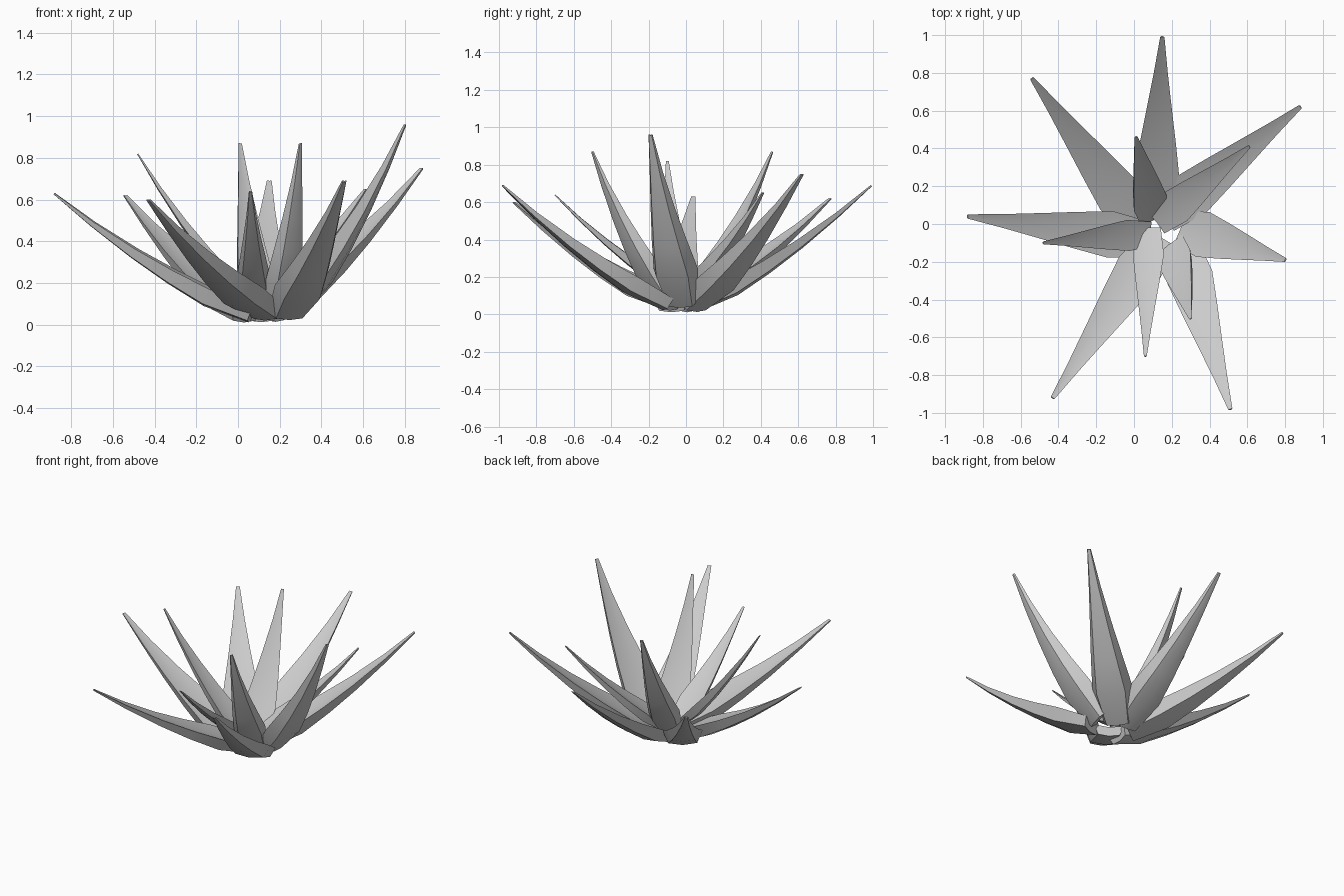
import bpy, bmesh, math
from mathutils import Vector

if "Cube" in bpy.data.objects:
    bpy.data.objects.remove(bpy.data.objects["Cube"])

# Leaf width along its length: (position, share of full width)
TAPER = [(0, .72), (.2, .97), (.38, .77), (.57, .54), (.79, .29), (1, .09)]
# Cross-section, broad outer face and shallow gutter: (across, up) in leaf widths
SECTION = [(-.5, .08), (-.36, -.24), (0, -.29), (.36, -.24), (.5, .08), (0, .01)]


def leaf(name, base, tip, width, sag=.075, roll=0):
    base, tip = Vector(base), Vector(tip)
    chord = tip - base
    side = Vector((0, 0, 1)).cross(chord).normalized()
    up = chord.cross(side).normalized()
    ctrl = (base + tip) / 2 - up * sag
    bm = bmesh.new()
    rings = []
    for t, k in TAPER:
        p = base * (1 - t) ** 2 + ctrl * 2 * t * (1 - t) + tip * t * t
        tan = (ctrl - base) * (1 - t) + (tip - ctrl) * t
        n = tan.cross(side).normalized()
        c, s = math.cos(roll), math.sin(roll)
        across, rise = side * c + n * s, n * c - side * s
        ring = []
        for a, b in SECTION:
            v = p + across * (a * width * k) + rise * (b * width * k)
            v.z = max(v.z, .005)
            ring.append(bm.verts.new(v))
        rings.append(ring)
    m = len(SECTION)
    for r, q in zip(rings, rings[1:]):
        for i in range(m):
            j = (i + 1) % m
            bm.faces.new((r[i], r[j], q[j], q[i]))
    bm.faces.new(rings[0][::-1])
    bm.faces.new(rings[-1])
    bmesh.ops.recalc_face_normals(bm, faces=bm.faces)
    me = bpy.data.meshes.new(name)
    bm.to_mesh(me)
    bm.free()
    ob = bpy.data.objects.new(name, me)
    bpy.context.collection.objects.link(ob)
    bpy.ops.object.select_all(action='DESELECT')
    ob.select_set(True)
    bpy.context.view_layer.objects.active = ob
    bpy.ops.object.shade_smooth_by_angle(angle=math.radians(35))


# Outer ring of long leaves: base, tip
OUTER = [
    ((.11, .04, .06), (.15, .99, .69)),
    ((.16, .04, .06), (.88, .62, .75)),
    ((.25, -.02, .07), (.80, -.19, .96)),
    ((.24, -.10, .07), (.51, -.98, .69)),
    ((.14, -.07, .07), (-.43, -.92, .60)),
    ((.07, -.08, .06), (-.88, .04, .63)),
    ((.04, -.01, .06), (-.54, .77, .62)),
]
for i, (b, t) in enumerate(OUTER):
    leaf(f"outer_leaf_{i + 1}", b, t, .255)

# Inner ring of shorter leaves: base, tip, width, roll
INNER = [
    ((.12, .01, .10), (.61, .41, .65), .20, 0),
    ((.20, -.10, .08), (.30, -.50, .87), .20, .35),
    ((.08, -.02, .12), (.06, -.70, .64), .17, 0),
    ((.09, -.05, .10), (-.48, -.10, .82), .17, 0),
    ((.10, .02, .08), (.01, .46, .87), .20, .3),
]
for i, (b, t, w, r) in enumerate(INNER):
    leaf(f"inner_leaf_{i + 1}", b, t, w, .055, r)
